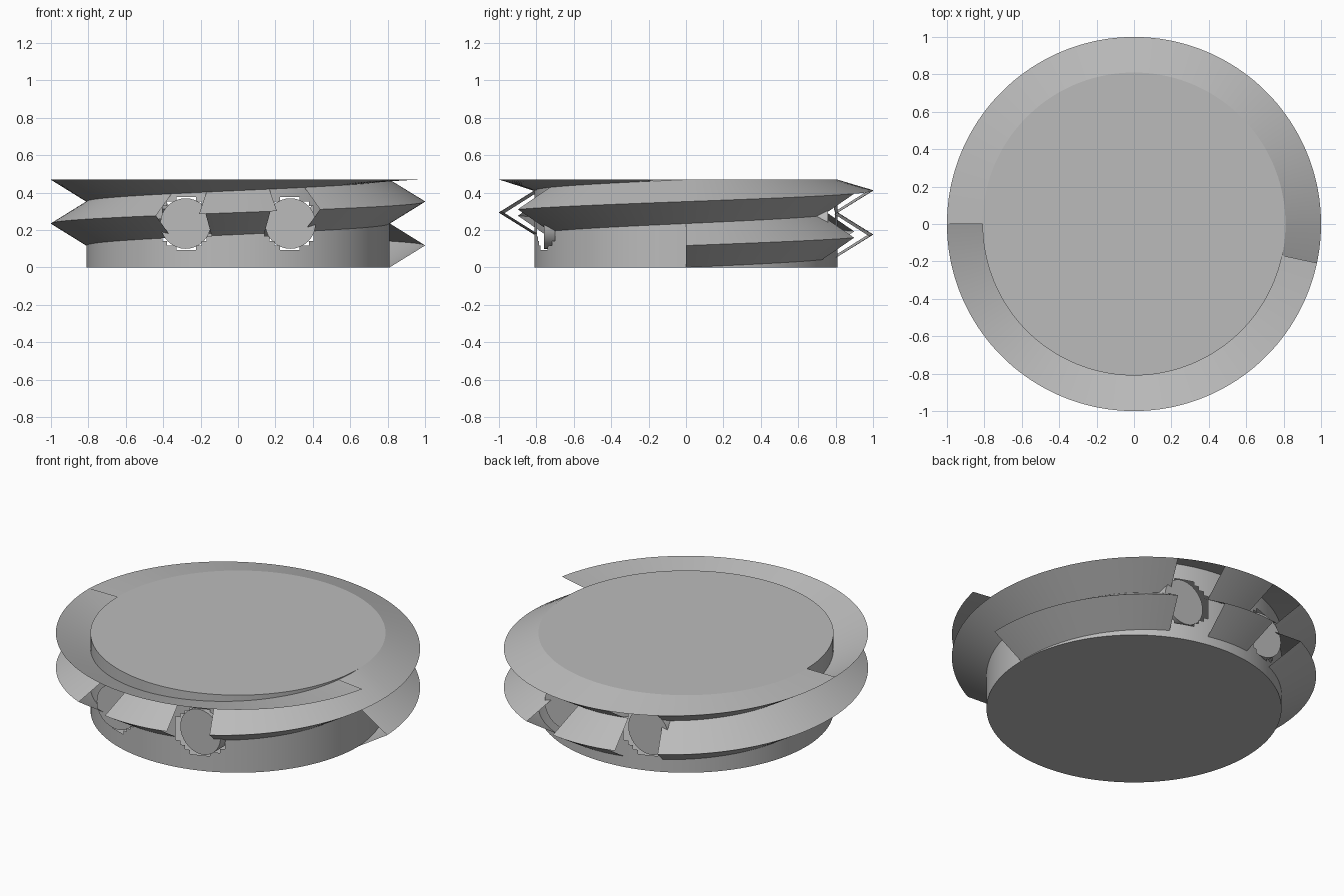
import bpy, bmesh
from math import sin, cos, pi, radians, hypot

cube = bpy.data.objects.get("Cube")
if cube:
    bpy.data.objects.remove(cube)

HEIGHT, PITCH = 0.47, 0.235
CORE, RIM = 0.81, 1.0
PIN_X, PIN_Z, PIN_R, PIN_Y = 0.28, 0.235, 0.135, 0.76

grey = bpy.data.materials.new("plain_grey")
grey.use_nodes = True
GREY = (0.5, 0.5, 0.5, 1)
grey.diffuse_color = GREY
grey.node_tree.nodes["Principled BSDF"].inputs["Base Color"].default_value = GREY


def finish(name, bm):
    mesh = bpy.data.meshes.new(name)
    bm.to_mesh(mesh)
    bm.free()
    obj = bpy.data.objects.new(name, mesh)
    bpy.context.collection.objects.link(obj)
    mesh.materials.append(grey)
    bpy.ops.object.select_all(action="DESELECT")
    obj.select_set(True)
    bpy.context.view_layer.objects.active = obj
    bpy.ops.object.shade_smooth_by_angle(angle=radians(30))
    return obj


def ring_point(bm, radius, angle, z):
    return bm.verts.new((radius * cos(angle), radius * sin(angle), z))


def flank(name, start, end, inner, outer, gap):
    """Sweep one sloping side of the hollow thread, leaving gaps at the pins."""
    bm = bmesh.new()
    steps = (end - start) // 2
    rows = []
    for i in range(steps + 1):
        deg = start + (end - start) * i / steps
        centre = PITCH / 2 + PITCH * deg / 360
        a = radians(deg)
        rows.append([ring_point(bm, CORE, a, min(HEIGHT, centre + inner)),
                     ring_point(bm, RIM, a, min(HEIGHT, centre + outer))])
    for (a, b), (c, d) in zip(rows, rows[1:]):
        mid = (a.co + b.co + c.co + d.co) / 4
        side = abs(mid.x) / hypot(mid.x, mid.y)
        if gap[0] < side < gap[1] and abs(mid.z - PIN_Z) < 0.15:
            continue
        bm.faces.new((a, b, d, c) if inner > 0 else (a, c, d, b))
    finish(name, bm)


# Hollow core drum with stepped openings around the pins
bm = bmesh.new()
SEGS, LAYERS = 180, 20
rings = [[ring_point(bm, CORE, 2 * pi * i / SEGS, HEIGHT * k / LAYERS)
          for i in range(SEGS)] for k in range(LAYERS + 1)]
for low, high in zip(rings, rings[1:]):
    for i in range(SEGS):
        j = (i + 1) % SEGS
        quad = (low[i], low[j], high[j], high[i])
        mid = sum((v.co for v in quad), low[i].co * 0) / 4
        if abs(mid.y) > 0.5 and hypot(abs(mid.x) - PIN_X, mid.z - PIN_Z) < PIN_R + 0.005:
            continue
        bm.faces.new(quad)
bm.faces.new(rings[0][::-1])
bm.faces.new(rings[-1])
finish("core_drum", bm)

# Helical thread: the upper side stops early, leaving an open funnel on top
flank("thread_lower_side", 0, 708, -PITCH / 2, 0, (0.17, 0.45))
flank("thread_upper_side", 0, 540, PITCH / 2, 0, (0.22, 0.43))

# Round pins seated in the front and back
for face, sy in (("front", -1), ("back", 1)):
    for side, sx in (("left", 1), ("right", -1)):
        bpy.ops.mesh.primitive_cylinder_add(
            vertices=32, radius=PIN_R, depth=0.2,
            location=(sx * PIN_X, sy * (PIN_Y - 0.1), PIN_Z),
            rotation=(pi / 2, 0, 0))
        pin = bpy.context.object
        pin.name = f"{face}_{side}_pin"
        pin.data.materials.append(grey)
        bpy.ops.object.shade_smooth_by_angle(angle=radians(30))
